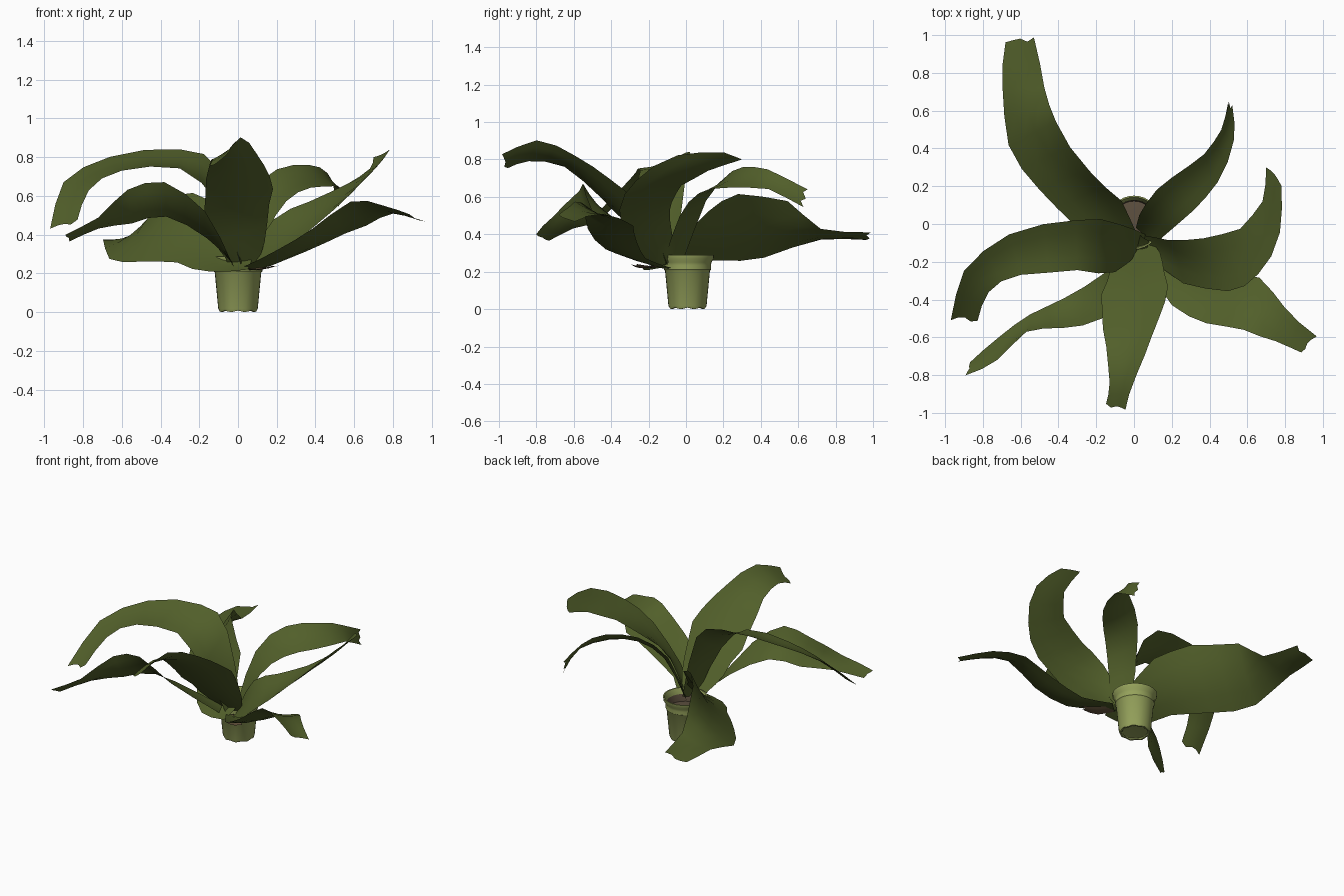
import bpy, bmesh, math, random
from mathutils import Vector

random.seed(4)
default_cube = bpy.data.objects.get("Cube")
if default_cube:
    bpy.data.objects.remove(default_cube, do_unlink=True)


def make_material(name, color):
    mat = bpy.data.materials.new(name)
    mat.use_nodes = True
    mat.diffuse_color = (*color, 1)
    shader = mat.node_tree.nodes["Principled BSDF"]
    shader.inputs["Base Color"].default_value = (*color, 1)
    shader.inputs["Roughness"].default_value = 0.8
    return mat


LEAF = make_material("leaf_green", (0.083, 0.114, 0.023))
POT = make_material("pale_green_plastic", (0.30, 0.36, 0.105))
SOIL = make_material("soil_brown", (0.11, 0.08, 0.05))
DRY = make_material("dry_leaf_brown", (0.14, 0.095, 0.05))


def finish(name, bm, materials, angle):
    mesh = bpy.data.meshes.new(name)
    bm.to_mesh(mesh)
    bm.free()
    obj = bpy.data.objects.new(name, mesh)
    bpy.context.collection.objects.link(obj)
    for mat in materials:
        mesh.materials.append(mat)
    bpy.ops.object.select_all(action='DESELECT')
    obj.select_set(True)
    bpy.context.view_layer.objects.active = obj
    bpy.ops.object.shade_smooth_by_angle(angle=math.radians(angle))
    return obj


def smooth_path(points, steps=2):
    """Catmull-Rom curve through points given in hundredths of a unit."""
    pts = [Vector(p) / 100 for p in points]
    pts = [pts[0] * 2 - pts[1]] + pts + [pts[-1] * 2 - pts[-2]]
    path = []
    for a, b, c, d in zip(pts, pts[1:], pts[2:], pts[3:]):
        for i in range(steps):
            t = i / steps
            path.append(b + (c - a) * t / 2 + (a * 2 - b * 5 + c * 4 - d) * t * t / 2
                        + (b * 3 - a - c * 3 + d) * t ** 3 / 2)
    return path + [pts[-2]]


def leaf(name, left, right, material=LEAF, cup=0.07, across=4):
    """Cupped blade stretched between its left and right edges, with a torn tip."""
    lefts, rights = smooth_path(left), smooth_path(right)
    bm = bmesh.new()
    rows = []
    last = len(lefts) - 1
    for i, (l, r) in enumerate(zip(lefts, rights)):
        forward = lefts[min(i + 1, last)] + rights[min(i + 1, last)]
        forward = (forward - lefts[max(i - 1, 0)] - rights[max(i - 1, 0)]).normalized()
        side = r - l
        normal = side.cross(forward)
        row = []
        for j in range(across + 1):
            t = j / across
            p = l.lerp(r, t) - normal * cup * math.sin(math.pi * t)
            if j in (0, across) and 0 < i < last:
                p += side * random.uniform(-0.03, 0.03)
            if i == last:
                p += forward * random.uniform(-0.02, 0.01)
            row.append(bm.verts.new(p))
        rows.append(row)
    for a, b in zip(rows, rows[1:]):
        for j in range(across):
            bm.faces.new((a[j], a[j + 1], b[j + 1], b[j]))
    return finish(name, bm, [material], 60)


def turned(name, profile, materials, dark_steps, segments=32):
    """Surface of revolution; the listed profile steps use the second material."""
    bm = bmesh.new()
    rings = []
    for radius, z in profile:
        ring = []
        for i in range(segments):
            a = math.tau * i / segments
            ring.append(bm.verts.new((radius * math.cos(a), radius * math.sin(a), z)))
        rings.append(ring)
    for k, (a, b) in enumerate(zip(rings, rings[1:])):
        for i in range(segments):
            n = (i + 1) % segments
            face = bm.faces.new((a[i], a[n], b[n], b[i]))
            face.material_index = int(k in dark_steps)
    bm.faces.new(rings[0][::-1])
    bm.faces.new(rings[-1]).material_index = 1
    return finish(name, bm, materials, 35)


# Pot with recessed base, collar, flared rim and soil inside
pot = turned("pot", [(0.06, 0.012), (0.08, 0.01), (0.086, 0.004), (0.096, 0.004),
                     (0.102, 0.018), (0.12, 0.205), (0.126, 0.212), (0.126, 0.235),
                     (0.128, 0.25), (0.14, 0.268), (0.142, 0.288),
                     (0.134, 0.288), (0.118, 0.25), (0.113, 0.2), (0.04, 0.205)],
             [POT, SOIL], dark_steps=(12, 13))
pot.location.y = 0.008
# Scalloped foot: shallow notches around the bottom edge
for vert in pot.data.vertices:
    if vert.co.z < 0.005:
        vert.co.z += 0.004 * math.cos(8 * math.atan2(vert.co.y, vert.co.x))

# Blades, each as left edge then right edge from base to tip
leaf("back_right_leaf",
     [(5, -23, 22), (-14, -20, 21), (-32, -1, 25), (-50, 18, 26), (-66, 42, 28), (-70, 72, 37),
      (-68, 96, 37)],
     [(8, -9, 30), (1, -3, 37), (-7, 12, 52), (-23, 28, 62), (-42, 54, 57), (-47, 72, 43),
      (-53, 99, 41)])
leaf("right_leaf",
     [(2, -16, 23), (-10, -25, 56), (-30, -25, 74), (-60, -27, 73), (-77, -36, 63), (-83, -52, 47)],
     [(7, -6, 24), (-8, 0, 72), (-30, 2, 84), (-66, -6, 80), (-90, -25, 67), (-97, -51, 43)])
leaf("front_right_leaf",
     [(-2, -18, 23), (-17, -50, 52), (-38, -55, 67), (-57, -57, 63), (-72, -72, 49), (-89, -80, 40)],
     [(-1, -11, 24), (-16, -26, 38), (-37, -39, 49), (-55, -48, 46), (-72, -60, 43), (-88, -74, 36)])
leaf("front_leaf",
     [(9, -10, 24), (14, -15, 36), (17, -26, 56), (17, -41, 70), (10, -59, 82), (1, -80, 90),
      (-5, -100, 82)],
     [(-5, -11, 24), (-9, -19, 32), (-15, -30, 44), (-17, -46, 60), (-15, -65, 76), (-13, -84, 79),
      (-15, -96, 75)])
leaf("front_left_leaf",
     [(11, -8, 22), (25, -21, 27), (45, -27, 36), (66, -29, 45), (80, -45, 51), (96, -59, 47)],
     [(2, -16, 23), (20, -43, 32), (38, -53, 43), (58, -56, 57), (75, -62, 55), (90, -69, 50)])
leaf("left_leaf",
     [(5, -6, 25), (18, -8, 48), (37, -8, 57), (56, -2, 66), (68, 12, 74), (70, 30, 80)],
     [(8, -18, 23), (26, -31, 33), (50, -36, 53), (66, -27, 69), (77, -4, 82), (78, 22, 84)])
leaf("back_left_leaf",
     [(1, -2, 25), (6, 11, 58), (20, 25, 74), (37, 37, 76), (46, 50, 72), (50, 65, 64)],
     [(9, -12, 25), (19, -3, 50), (31, 7, 62), (44, 22, 65), (53, 44, 64), (52, 62, 55)])

# Short withered blade drooping over the rim
leaf("dry_leaf",
     [(8, -13, 23), (15, -19, 23), (21, -26, 24)],
     [(2, -17, 23), (9, -25, 22), (18, -30, 24)], material=DRY)
